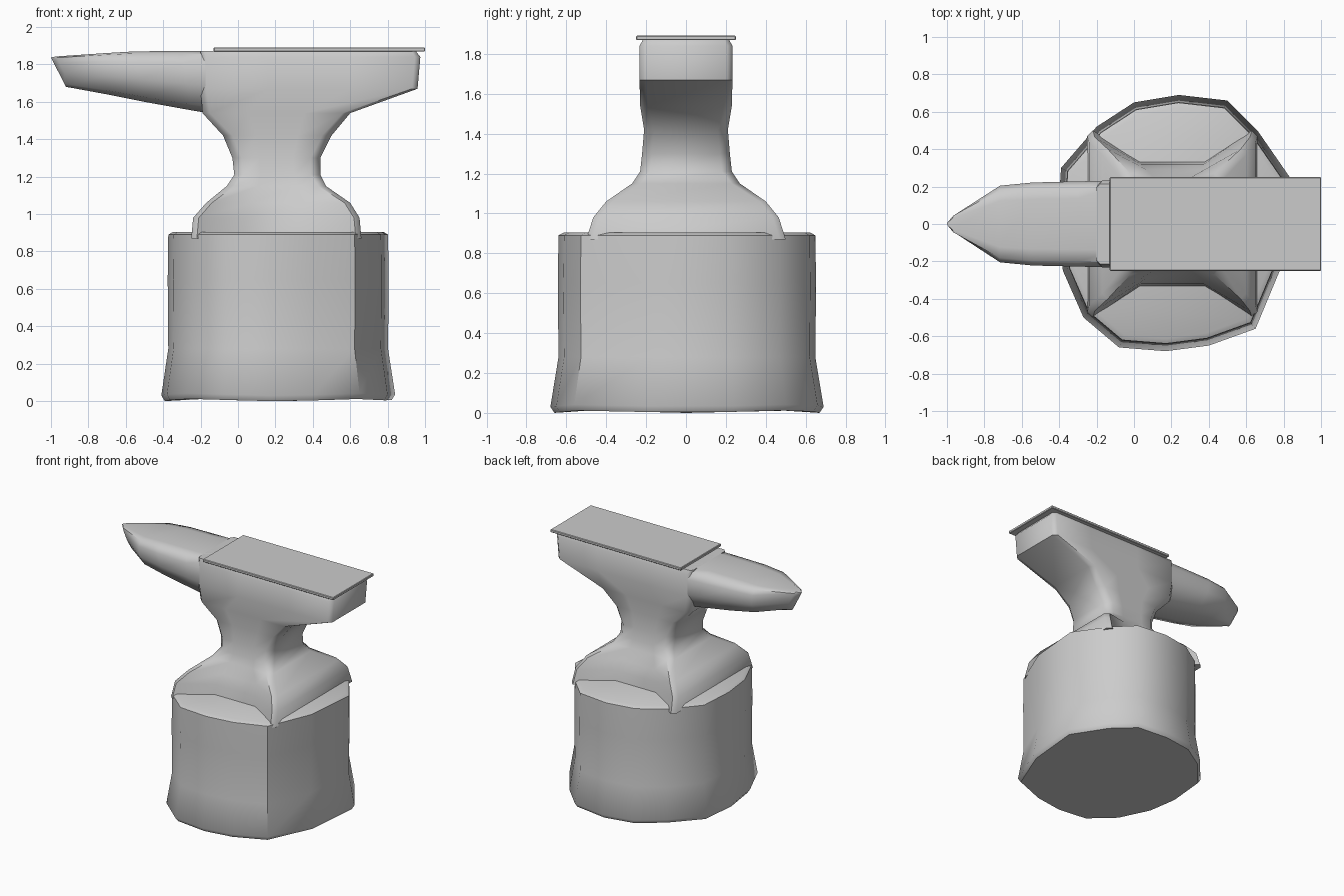
import bpy
import bmesh
import math

if "Cube" in bpy.data.objects:
    bpy.data.objects.remove(bpy.data.objects["Cube"], do_unlink=True)

# Single grey material
grey = bpy.data.materials.new("plain grey")
grey.use_nodes = True
COLOUR = (0.6, 0.6, 0.6, 1)
grey.diffuse_color = COLOUR
grey.node_tree.nodes["Principled BSDF"].inputs["Base Color"].default_value = COLOUR


def finish(name, bm, angle):
    bmesh.ops.recalc_face_normals(bm, faces=bm.faces)
    mesh = bpy.data.meshes.new(name)
    bm.to_mesh(mesh)
    bm.free()
    mesh.materials.append(grey)
    obj = bpy.data.objects.new(name, mesh)
    bpy.context.collection.objects.link(obj)
    bpy.ops.object.select_all(action="DESELECT")
    bpy.context.view_layer.objects.active = obj
    obj.select_set(True)
    bpy.ops.object.shade_smooth_by_angle(angle=math.radians(angle))
    return obj


def loft(name, rings, angle):
    """Skin a list of equal-length rings and cap both ends."""
    bm = bmesh.new()
    loops = [[bm.verts.new(p) for p in ring] for ring in rings]
    for a, b in zip(loops, loops[1:]):
        for i in range(len(a)):
            j = (i + 1) % len(a)
            bm.faces.new((a[i], a[j], b[j], b[i]))
    bm.faces.new(loops[0][::-1])
    bm.faces.new(loops[-1])
    return finish(name, bm, angle)


# Wooden stump: uneven outline, flared foot, softened rim
outline = [(0.84, 0.24), (0.66, 0.5), (0.5, 0.66), (0.24, 0.69), (0, 0.65),
           (-0.2, 0.52), (-0.39, 0.3), (-0.41, 0), (-0.38, -0.25), (-0.27, -0.5),
           (-0.08, -0.66), (0.17, -0.68), (0.4, -0.65), (0.65, -0.56), (0.8, -0.2)]
stump_levels = [(0, 0.97), (0.03, 1), (0.28, 0.94), (0.65, 0.945),
                (0.89, 0.94), (0.905, 0.9)]
centre = 0.21


def stump_ring(z, scale):
    ring = []
    for x, y in outline:
        wave = 0.012 * (1 - math.cos(4 * math.atan2(y, x - centre))) / 2 if z < 0.1 else 0
        ring.append((centre + (x - centre) * scale, y * scale, z + wave))
    return ring


loft("stump", [stump_ring(*level) for level in stump_levels], 45)

# Anvil body: left x, right x, corner depth, mid depth, corner bevel at each height
body_levels = [
    (0.87, -0.25, 0.66, 0.5, 0.335, 0.03),
    (0.98, -0.24, 0.65, 0.465, 0.32, 0.03),
    (1.06, -0.17, 0.6, 0.4, 0.29, 0.03),
    (1.15, -0.06, 0.47, 0.27, 0.25, 0.04),
    (1.21, -0.02, 0.44, 0.23, 0.23, 0.05),
    (1.3, -0.03, 0.44, 0.22, 0.22, 0.05),
    (1.42, -0.08, 0.5, 0.21, 0.21, 0.05),
    (1.54, -0.19, 0.6, 0.23, 0.23, 0.04),
    (1.67, -0.2, 0.96, 0.233, 0.233, 0.03),
    (1.84, -0.2, 0.975, 0.233, 0.233, 0.03),
    (1.872, -0.2, 0.95, 0.215, 0.215, 0.02),
]


def body_ring(z, x0, x1, corner, mid, r):
    width = x1 - x0
    front = [(x0, r - corner), (x0 + r, -corner), (x0 + width * 0.31, -mid),
             (x0 + width * 0.69, -mid), (x1 - r, -corner), (x1, r - corner)]
    back = [(x, -y) for x, y in reversed(front)]
    return [(x, y, z) for x, y in front + back]


loft("anvil_body", [body_ring(*level) for level in body_levels], 50)

# Horn: top x, bottom x, bottom height, top height, half width
horn_stations = [
    (-0.1, -0.1, 1.53, 1.872, 0.232),
    (-0.3, -0.25, 1.555, 1.872, 0.228),
    (-0.55, -0.5, 1.6, 1.87, 0.222),
    (-0.72, -0.7, 1.64, 1.86, 0.205),
    (-0.97, -0.89, 1.675, 1.843, 0.05),
    (-1.0, -0.92, 1.68, 1.838, 0.008),
]


def horn_ring(top_x, low_x, z0, z1, half):
    profile = [(0.3, 0), (0.75, 0.1), (1, 0.45), (1, 0.8), (0.88, 0.96), (0.6, 1)]
    side = [(low_x + (top_x - low_x) * h, half * w, z0 + (z1 - z0) * h) for w, h in profile]
    return side + [(x, -y, z) for x, y, z in reversed(side)]


loft("horn", [horn_ring(*station) for station in horn_stations], 50)

# Flat working plate on top
bm = bmesh.new()
bmesh.ops.create_cube(bm, size=1)
for v in bm.verts:
    v.co = (0.435 + v.co.x * 1.13, v.co.y * 0.5, 1.88 + v.co.z * 0.022)
bmesh.ops.bevel(bm, geom=list(bm.edges), offset=0.004, segments=1, affect="EDGES")
finish("top_plate", bm, 30)
